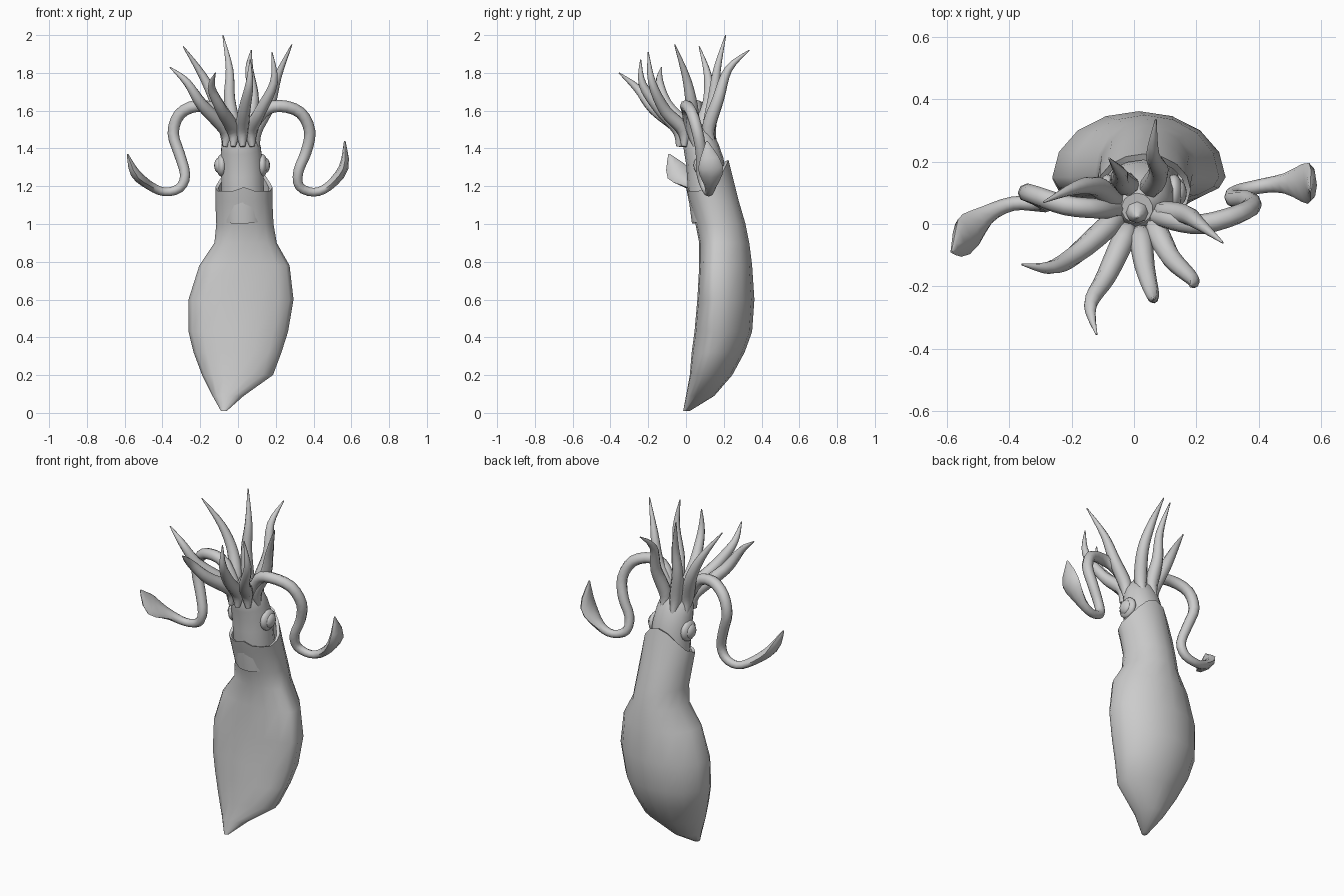
import bpy, bmesh
from math import sin, cos, pi, radians
from mathutils import Vector

if "Cube" in bpy.data.objects:
    bpy.data.objects.remove(bpy.data.objects["Cube"])


def make_object(name, rings, cap_start=True, cap_end=True, angle=50):
    """Skin a list of equal-length point rings."""
    bm = bmesh.new()
    vs = [[bm.verts.new(p) for p in r] for r in rings]
    n = len(vs[0])
    for a, b in zip(vs, vs[1:]):
        for i in range(n):
            j = (i + 1) % n
            bm.faces.new((a[i], a[j], b[j], b[i]))
    if cap_start:
        bm.faces.new(vs[0][::-1])
    if cap_end:
        bm.faces.new(vs[-1])
    bmesh.ops.recalc_face_normals(bm, faces=bm.faces)
    me = bpy.data.meshes.new(name)
    bm.to_mesh(me)
    bm.free()
    ob = bpy.data.objects.new(name, me)
    bpy.context.collection.objects.link(ob)
    finish(ob, angle)
    return ob


def finish(ob, angle=50):
    bpy.ops.object.select_all(action='DESELECT')
    ob.select_set(True)
    bpy.context.view_layer.objects.active = ob
    bpy.ops.object.shade_smooth_by_angle(angle=radians(angle))


def spline(keys, steps):
    """Catmull-Rom interpolation through vectors."""
    k = [keys[0]] + keys + [keys[-1]]
    out = []
    for i in range(1, len(k) - 2):
        a, b, c, d = k[i - 1:i + 3]
        for s in range(steps):
            t = s / steps
            out.append(0.5 * (2 * b + (c - a) * t + (2 * a - 5 * b + 4 * c - d) * t * t
                              + (3 * b - a - 3 * c + d) * t ** 3))
    return out + [keys[-1]]


def tube(name, pts, widths, thicks=None, axis=(0, 1, 0), sides=8, steps=3):
    """Sweep an elliptical section along a smooth path."""
    thicks = thicks or widths
    path = spline([Vector(p) for p in pts], steps)
    size = spline([Vector((w, t, 0)) for w, t in zip(widths, thicks)], steps)
    rings = []
    for i, p in enumerate(path):
        tan = (path[min(i + 1, len(path) - 1)] - path[max(i - 1, 0)]).normalized()
        u = Vector(axis)
        u = (u - tan * u.dot(tan)).normalized()
        v = tan.cross(u)
        w, t = max(size[i].x, .003), max(size[i].y, .003)
        rings.append([p + u * w * cos(2 * pi * k / sides) + v * t * sin(2 * pi * k / sides)
                      for k in range(sides)])
    return make_object(name, rings)


# Mantle with side fins: z, left x, right x, front y, edge y, back y
SECTIONS = [
    (0.01, -.09, -.06, -.015, 0, .02),
    (0.09, -.135, .03, 0, .05, .15),
    (0.20, -.19, .185, .02, .09, .245),
    (0.32, -.235, .23, .03, .13, .31),
    (0.43, -.262, .265, .045, .145, .35),
    (0.60, -.262, .294, .06, .15, .362),
    (0.78, -.205, .273, .07, .15, .35),
    (0.90, -.125, .205, .07, .16, .335),
    (1.00, -.115, .188, .05, .16, .315),
    (1.12, -.12, .182, .015, .13, .28)]
N = 16


def section(z, x0, x1, yf, ye, yb, lip=0.0):
    ring = []
    for k in range(N):
        a = 2 * pi * k / N
        c, s = cos(a), sin(a)
        dz = lip * max(0, s) ** 2
        if lip and s < -.1 and k % 4 != 0:
            dz = -.02
        ring.append(((x0 + x1) / 2 + (x1 - x0) / 2 * c,
                     ye + (yb - ye if s > 0 else ye - yf) * s, z + dz))
    return ring


rings = [section(*s) for s in SECTIONS]
# Collar lip, then inner wall
rings.append(section(1.195, -.12, .182, 0, .11, .225, .145))
rings.append(section(1.19, -.105, .165, .014, .11, .205, .14))
rings.append(section(1.0, -.09, .16, .075, .16, .28))
make_object("mantle", rings, angle=45)

# Head
tube("head", [(.03, .14, 1.02), (.025, .115, 1.18), (.02, .1, 1.33), (.012, .065, 1.45), (.01, .05, 1.52)],
     [.11, .105, .1, .085, .05], [.115, .115, .112, .098, .05], sides=14, steps=2)
# Beak
tube("beak", [(.01, .04, 1.5), (.01, .03, 1.54), (.01, .02, 1.575)], [.04, .028, .003], steps=2)

# Eyes
for side, x in (("left", -.085), ("right", .128)):
    d = -1 if side == "left" else 1
    for part, off, r, flat in (("eyelid", 0, .06, .5), ("eyeball", .014, .042, .65)):
        bpy.ops.mesh.primitive_uv_sphere_add(segments=16, ring_count=10, radius=r,
                                             location=(x + d * off, .1, 1.31))
        ob = bpy.context.object
        ob.name = f"{side}_{part}"
        ob.scale = (flat, 1, 1)
        finish(ob)

# Arms: root angle on the head, then outer path points
ARMS = [
    (205, [(-.19, -.10, 1.63), (-.27, -.14, 1.75), (-.36, -.13, 1.83)]),
    (245, [(-.09, -.17, 1.61), (-.14, -.26, 1.72), (-.12, -.355, 1.80)]),
    (278, [(.035, -.14, 1.61), (.06, -.23, 1.74), (.065, -.24, 1.87)]),
    (315, [(.12, -.11, 1.60), (.19, -.18, 1.75), (.18, -.2, 1.91)]),
    (355, [(.165, .03, 1.63), (.21, 0, 1.78), (.285, -.06, 1.95)]),
    (60, [(.08, .17, 1.66), (.06, .225, 1.82), (.07, .335, 1.92)]),
    (110, [(-.045, .145, 1.66), (-.045, .165, 1.82), (-.08, .21, 2.0)]),
    (155, [(-.12, .12, 1.65), (-.19, .115, 1.79), (-.29, .07, 1.94)])]
for i, (deg, pts) in enumerate(ARMS):
    c, s = cos(radians(deg)), sin(radians(deg))
    root = [(.012 + .09 * c, .06 + .1 * s, 1.41), (.01 + .085 * c, .045 + .085 * s, 1.50)]
    tube(f"arm_{i + 1}", root + pts, [.014, .036, .032, .021, .003], axis=(c, s, .2), steps=4)

# Long tentacles ending in flattened clubs
LEFT = [(-.04, .05, 1.46), (-.12, .05, 1.60), (-.22, .06, 1.625), (-.31, .09, 1.58), (-.343, .1, 1.48),
        (-.31, .085, 1.37), (-.28, .065, 1.26), (-.31, .065, 1.19), (-.39, .065, 1.17),
        (-.47, .03, 1.205), (-.545, -.04, 1.27), (-.585, -.09, 1.37)]
RIGHT = [(.06, .03, 1.46), (.13, .01, 1.59), (.22, 0, 1.625), (.33, .03, 1.59), (.38, .06, 1.49),
         (.36, .08, 1.38), (.32, .08, 1.28), (.325, .1, 1.20), (.40, .12, 1.168),
         (.48, .13, 1.20), (.56, .13, 1.30), (.565, .11, 1.44)]
for name, pts in (("left_tentacle", LEFT), ("right_tentacle", RIGHT)):
    tube(name, pts, [.03, .032, .032, .031, .03, .029, .027, .025, .023, .032, .066, .004],
         [.03, .032, .032, .031, .03, .029, .027, .025, .023, .024, .026, .004])
